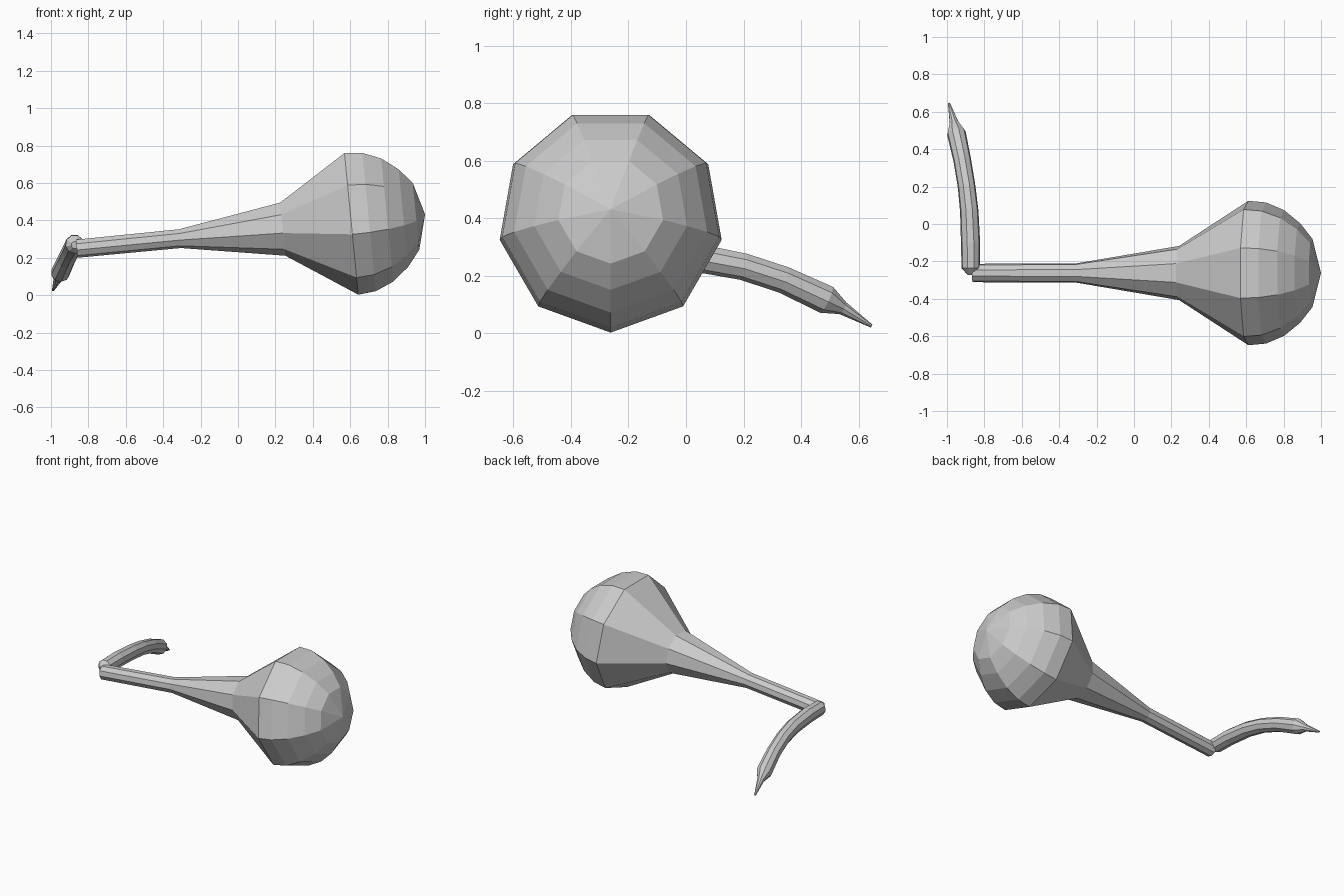
import bpy, bmesh, math
from mathutils import Vector

if "Cube" in bpy.data.objects:
    bpy.data.objects.remove(bpy.data.objects["Cube"])


def loft(name, path, radii, sides):
    """Flat-faced tube through path points; a zero radius closes to a point."""
    pts = [Vector(p) for p in path]
    bm = bmesh.new()
    rings = []
    for i, (p, r) in enumerate(zip(pts, radii)):
        t = (pts[min(i + 1, len(pts) - 1)] - pts[max(i - 1, 0)]).normalized()
        side = t.cross(Vector((0, 0, 1))).normalized()
        up = side.cross(t)
        ring = []
        for k in range(sides):
            a = 2 * math.pi * k / sides
            ring.append(bm.verts.new(p + r * (side * math.sin(a) - up * math.cos(a))))
        rings.append(ring)
    for a, b in zip(rings, rings[1:]):
        for k in range(sides):
            n = (k + 1) % sides
            bm.faces.new((a[k], a[n], b[n], b[k]))
    bm.faces.new(rings[0])
    bm.faces.new(rings[-1])
    bmesh.ops.remove_doubles(bm, verts=bm.verts, dist=0.0005)
    bmesh.ops.recalc_face_normals(bm, faces=bm.faces)
    mesh = bpy.data.meshes.new(name)
    bm.to_mesh(mesh)
    bm.free()
    obj = bpy.data.objects.new(name, mesh)
    bpy.context.collection.objects.link(obj)
    return obj


# Bulb and handle: one nine-sided lathe on a slightly tilted axis
centre = Vector((0.605, -0.262, 0.393))
axis = Vector((0.9953, 0, 0.097))
profile = [(-1.474, 0.05), (-0.92, 0.052), (-0.368, 0.147), (0, 0.392),
           (0.095, 0.383), (0.193, 0.341), (0.28, 0.27), (0.348, 0.185), (0.397, 0)]
loft("bulb_and_handle", [centre + axis * d for d, r in profile],
     [r for d, r in profile], 9)

# Curved tail joined to the handle end, narrowing to a pointed tip
tail = [((-0.872, -0.27, 0.268), 0.02), ((-0.873, -0.235, 0.272), 0.05),
        ((-0.874, -0.10, 0.272), 0.052), ((-0.881, 0.07, 0.258), 0.05),
        ((-0.895, 0.20, 0.233), 0.048), ((-0.918, 0.34, 0.187), 0.048),
        ((-0.950, 0.488, 0.118), 0.051), ((-0.963, 0.545, 0.088), 0.024),
        ((-0.989, 0.645, 0.026), 0.006)]
loft("curved_tail", [p for p, r in tail], [r for p, r in tail], 9)
